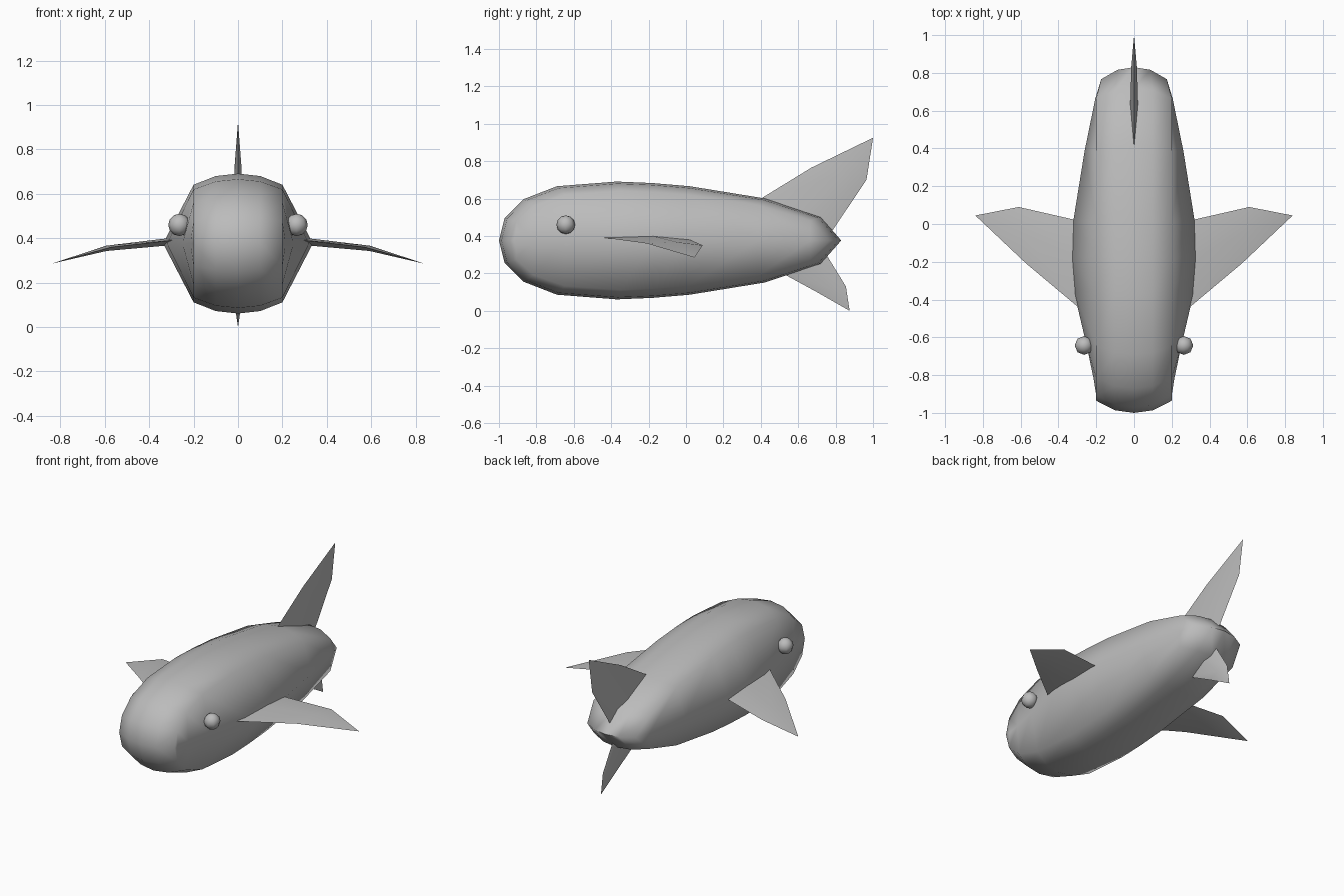
import bpy, bmesh, math
from mathutils import Vector

old = bpy.data.objects.get("Cube")
if old:
    bpy.data.objects.remove(old, do_unlink=True)

grey = bpy.data.materials.new("plain_grey")
grey.use_nodes = True
COLOUR = (0.5, 0.5, 0.5, 1)
grey.diffuse_color = COLOUR
grey.node_tree.nodes["Principled BSDF"].inputs["Base Color"].default_value = COLOUR


def finish(name, bm, angle):
    bmesh.ops.recalc_face_normals(bm, faces=bm.faces)
    mesh = bpy.data.meshes.new(name)
    bm.to_mesh(mesh)
    bm.free()
    mesh.materials.append(grey)
    ob = bpy.data.objects.new(name, mesh)
    bpy.context.collection.objects.link(ob)
    bpy.ops.object.select_all(action='DESELECT')
    ob.select_set(True)
    bpy.context.view_layer.objects.active = ob
    bpy.ops.object.shade_smooth_by_angle(angle=math.radians(angle))
    return ob


# Body: side profile repeated in five slices, closed by a ridged flank each side
MID_Z = 0.376
# y, half height, flank half width
STATIONS = [(-1, 0, 0.2), (-0.97, 0.12, 0.2), (-0.87, 0.22, 0.215), (-0.69, 0.29, 0.25),
            (-0.37, 0.315, 0.32), (-0.18, 0.307, 0.337), (0.02, 0.29, 0.322), (0.42, 0.225, 0.262),
            (0.72, 0.125, 0.205), (0.83, 0, 0.175)]
# x, length scale, height scale
SLICES = [(-0.2, 0.93, 0.84), (-0.1, 0.985, 0.965), (0, 1, 1), (0.1, 0.985, 0.965), (0.2, 0.93, 0.84)]
bm = bmesh.new()
last = len(STATIONS) - 1


def body_point(slice_, i, sign):
    x, sy, sz = slice_
    y, h, w = STATIONS[i]
    if i >= last - 1:
        x *= w / 0.205 if i < last else 0.87
    return bm.verts.new((x, -0.08 + (y + 0.08) * sy, MID_Z + sign * h * sz))


rings = []
for s in SLICES:
    top = [body_point(s, i, 1) for i in range(last + 1)]
    low = [body_point(s, i, -1) for i in range(1, last)]
    rings.append((top, [top[0]] + low + [top[-1]]))
for a, b in zip(rings, rings[1:]):
    for row in (0, 1):
        for i in range(last):
            bm.faces.new((a[row][i], a[row][i + 1], b[row][i + 1], b[row][i]))
for ring, side in ((rings[0], -1), (rings[-1], 1)):
    ridge = [ring[0][0]]
    for i in range(1, last):
        ridge.append(bm.verts.new((side * STATIONS[i][2], ring[0][i].co.y, MID_Z)))
    ridge.append(ring[0][-1])
    for row in (0, 1):
        for i in range(last):
            corners = (ring[row][i], ring[row][i + 1], ridge[i + 1], ridge[i])
            bm.faces.new(list(dict.fromkeys(corners)))
finish("body", bm, 80)


# Fins: diamond sections from root to middle, closing on a pointed tip
def fin(name, sections, tip, axis):
    bm = bmesh.new()
    loops = []
    for lead, trail, thick in sections:
        lead, trail = Vector(lead), Vector(trail)
        centre = lead.lerp(trail, 0.55)
        off = Vector(axis) * thick
        loops.append([bm.verts.new(p) for p in (lead, centre + off, trail, centre - off)])
    end = bm.verts.new(tip)
    bm.faces.new(loops[0])
    for k in range(4):
        n = (k + 1) % 4
        for a, b in zip(loops, loops[1:]):
            bm.faces.new((a[k], a[n], b[n], b[k]))
        bm.faces.new((loops[-1][k], loops[-1][n], end))
    finish(name, bm, 60)


fin("upper_tail_fin", [((0, 0.36, 0.575), (0, 0.75, 0.38), 0.022),
                       ((0, 0.67, 0.765), (0, 0.965, 0.7), 0.015)], (0, 1, 0.925), (1, 0, 0))
fin("lower_tail_fin", [((0, 0.48, 0.22), (0, 0.72, 0.35), 0.025),
                       ((0, 0.7, 0.1), (0, 0.855, 0.13), 0.018)], (0, 0.875, 0), (1, 0, 0))

for label, s in (("left", 1), ("right", -1)):
    fin(label + "_side_fin", [((s * 0.26, -0.47, 0.395), (s * 0.26, 0.01, 0.385), 0.017),
                              ((s * 0.57, -0.21, 0.36), (s * 0.61, 0.09, 0.35), 0.012)],
        (s * 0.84, 0.045, 0.285), (0, 0, 1))
    # Eyes
    bm = bmesh.new()
    bmesh.ops.create_uvsphere(bm, u_segments=8, v_segments=6, radius=0.05)
    for v in bm.verts:
        v.co += Vector((s * 0.264, -0.643, 0.46))
    finish(label + "_eye", bm, 80)
